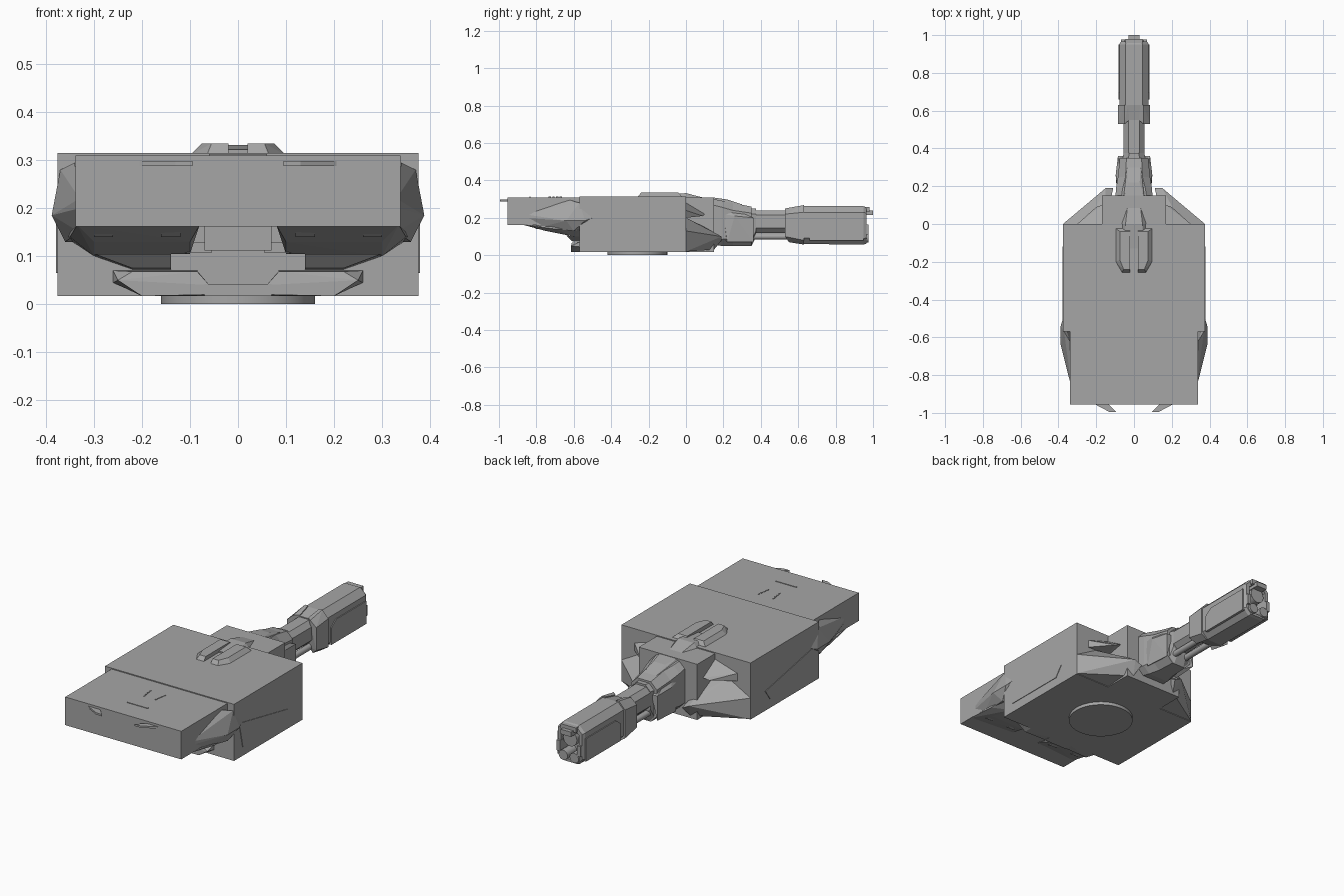
import bpy
import bmesh
import math
from itertools import product
from mathutils import Matrix, Vector

default_cube = bpy.data.objects.get("Cube")
if default_cube:
    bpy.data.objects.remove(default_cube, do_unlink=True)

# One flat painted-metal colour
GREY = (0.38, 0.38, 0.38, 1)
metal = bpy.data.materials.new("grey_metal")
metal.use_nodes = True
metal.diffuse_color = GREY
for node in metal.node_tree.nodes:
    if node.type == 'BSDF_PRINCIPLED':
        node.inputs["Base Color"].default_value = GREY


def finish(name, bm, mirror=False, smooth=False):
    """Turn a bmesh into a named object, optionally mirrored across x."""
    bmesh.ops.recalc_face_normals(bm, faces=bm.faces)
    mesh = bpy.data.meshes.new(name)
    bm.to_mesh(mesh)
    bm.free()
    mesh.materials.append(metal)
    part = bpy.data.objects.new(name, mesh)
    bpy.context.scene.collection.objects.link(part)
    if mirror:
        modifier = part.modifiers.new("Mirror", 'MIRROR')
        modifier.use_mirror_merge = False
    if smooth:
        bpy.ops.object.select_all(action='DESELECT')
        part.select_set(True)
        bpy.context.view_layer.objects.active = part
        bpy.ops.object.shade_smooth_by_angle(angle=math.radians(35))
    return part


def hull(name, points, mirror=False):
    """Faceted convex solid around a few corner points."""
    bm = bmesh.new()
    for point in points:
        bm.verts.new(point)
    result = bmesh.ops.convex_hull(bm, input=bm.verts[:])
    unused = [v for v in bm.verts if not v.link_faces]
    bmesh.ops.delete(bm, geom=unused, context='VERTS')
    bmesh.ops.dissolve_limit(bm, angle_limit=math.radians(1), verts=bm.verts[:], edges=bm.edges[:])
    return finish(name, bm, mirror)


def box(name, x_range, y_range, z_range, mirror=False):
    return hull(name, list(product(x_range, y_range, z_range)), mirror)


def plate(name, outline, x_range, mirror=True):
    """Side plate from a (y, z) outline."""
    return hull(name, [(x, y, z) for x in x_range for y, z in outline], mirror)


def tube(name, radius, start, end, direction='Y', mirror=False, sides=24):
    start, end = Vector(start), Vector(end)
    bm = bmesh.new()
    turn = Matrix.Rotation(math.radians(90), 4, 'X') if direction == 'Y' else Matrix()
    bmesh.ops.create_cone(bm, cap_ends=True, segments=sides, radius1=radius, radius2=radius,
                          depth=(end - start).length,
                          matrix=Matrix.Translation((start + end) / 2) @ turn)
    return finish(name, bm, mirror, smooth=True)


def loft(name, sections):
    """Chamfered octagons (y, half width, bottom, top, chamfer) joined along y."""
    bm = bmesh.new()
    rings = []
    for y, w, low, high, c in sections:
        corners = [(w, low + c), (w, high - c), (w - c, high), (c - w, high),
                   (-w, high - c), (-w, low + c), (c - w, low), (w - c, low)]
        rings.append([bm.verts.new((x, y, z)) for x, z in corners])
    for near, far in zip(rings, rings[1:]):
        for i in range(len(near)):
            j = (i + 1) % len(near)
            bm.faces.new((near[i], near[j], far[j], far[i]))
    bm.faces.new(rings[0])
    bm.faces.new(rings[-1])
    return finish(name, bm)


# Turret body
box("main_body", (-.376, .376), (-.57, 0), (.017, .315))
box("gun_mount", (-.17, .17), (-.02, .15), (.017, .31))
box("rear_bustle", (-.338, .338), (-.955, -.56), (.162, .31))
tube("turret_ring", .16, (0, -.26, 0), (0, -.26, .03), direction='Z', sides=48)

# Angled cheeks beside the gun
hull("cheek_armour", [(.376, 0, .02), (.376, 0, .13), (.15, .19, .1), (.11, .19, .08),
                      (.13, .15, .03), (.15, 0, .02), (.15, 0, .2), (.25, 0, .2),
                      (.17, .1, .15)], mirror=True)
hull("cheek_fin", [(.3, 0, .2), (.3, 0, .24), (.17, 0, .28), (.17, 0, .2),
                   (.2, .09, .21), (.17, .1, .22)], mirror=True)

# Lower lip below the bustle
hull("lip_side", [(.26, -.57, .07), (.26, -.57, .045), (.2, -.57, .017), (.2, -.615, .017),
                  (.25, -.615, .05), (.22, -.61, .068), (.085, -.61, .068), (.06, -.615, .04),
                  (.06, -.57, .017), (.06, -.615, .02), (.085, -.57, .07)], mirror=True)
box("lip_centre", (-.07, .07), (-.615, -.57), (.017, .042))

# Bustle flanks and underside
hull("flank_wedge", [(.33, -.87, .2), (.33, -.87, .22), (.34, -.62, .295), (.37, -.57, .28),
                     (.388, -.64, .185), (.388, -.54, .185), (.376, -.5, .2), (.36, -.6, .13),
                     (.33, -.57, .13), (.37, -.71, .19), (.33, -.78, .15)], mirror=True)
hull("underside_armour", [(.335, -.88, .165), (.08, -.86, .165), (.35, -.7, .14), (.36, -.56, .14),
                          (.3, -.6, .1), (.3, -.56, .1), (.1, -.6, .105), (.1, -.56, .105),
                          (.3, -.75, .13), (.1, -.75, .13)], mirror=True)
hull("underside_pod", [(.14, -.62, .085), (.14, -.56, .072), (.22, -.56, .072), (.22, -.61, .075),
                       (.14, -.61, .075), (.3, -.56, .1), (.3, -.64, .105), (.14, -.64, .105)],
     mirror=True)
box("underside_centre", (-.07, .07), (-.64, -.56), (.112, .17))
box("underside_foot", (.055, .11), (-.62, -.56), (.107, .13), mirror=True)
for name, centre in (("inner_lamp", .14), ("outer_lamp", .28)):
    hull(name, [(centre + x, y, z) for x in (-.02, .02)
                for y, z in ((-.84, .165), (-.8, .14), (-.74, .14), (-.74, .165))], mirror=True)

# Rear handles
hull("rear_handle", [(x, y, z) for x, y in ((.095, -.995), (.13, -.995), (.215, -.95), (.14, -.95))
                     for z in (.288, .298)], mirror=True)

# Raised panels on sides and roof
plate("side_panel", [(-.53, .2), (-.5, .065), (-.16, .065), (-.12, .12)], (.37, .379))
box("roof_slot", (-.06, .06), (-.838, -.832), (.305, .313))
for step in range(4):
    y = -.735 + step * .02
    x = .032 + step * .003
    box("roof_dash", (x, x + .005), (y, y + .012), (.305, .313), mirror=True)

# Sight on the roof
hull("sight_prong", [(.02, -.26, .31), (.065, -.26, .31), (.1, -.2, .31), (.1, -.02, .31),
                     (.02, -.02, .31), (.02, -.24, .335), (.055, -.24, .335), (.075, -.19, .335),
                     (.075, -.04, .335), (.02, -.04, .335)], mirror=True)
hull("sight_body", [(x * side, y, z) for side in (-1, 1) for x, y, z in (
    (.06, -.13, .31), (.065, 0, .31), (.035, .085, .31),
    (.04, -.13, .322), (.045, 0, .332), (.025, .06, .316))])

# Gun root, neck and shroud
loft("gun_root", [(.12, .1, .06, .305, .03), (.19, .095, .05, .292, .035), (.25, .085, .05, .28, .04),
                  (.35, .075, .05, .26, .035), (.35, .06, .05, .25, .03), (.375, .055, .1, .25, .03)])
hull("root_collar", [(.06, .2, .27), (.09, .2, .22), (.097, .26, .21), (.085, .36, .2),
                     (.085, .36, .07), (.095, .22, .07), (.05, .2, .1), (.05, .36, .2)], mirror=True)
hull("root_cap", [(x * side, y, z) for side in (-1, 1) for x, y, z in (
    (.06, .15, .29), (.05, .15, .308), (.03, .22, .298), (.035, .3, .272), (.06, .22, .26))])
loft("gun_neck", [(.35, .055, .12, .24, .025), (.6, .055, .12, .24, .025)])
loft("gun_shroud", [(.55, .06, .09, .245, .03), (.63, .078, .06, .262, .033),
                    (.95, .078, .057, .262, .033), (.965, .07, .062, .255, .03),
                    (.965, .052, .075, .24, .025), (.9, .052, .075, .24, .025)])
hull("shroud_collar", [(.025, .55, .25), (.032, .63, .268), (.05, .63, .268), (.085, .63, .23),
                       (.085, .53, .22), (.085, .53, .1), (.085, .63, .08), (.05, .53, .25),
                       (.05, .55, .07), (.05, .63, .057), (.03, .55, .1)], mirror=True)
plate("shroud_panel", [(.66, .08), (.95, .08), (.95, .2), (.7, .2), (.66, .17)], (.07, .083))
tube("recoil_tube", .016, (.033, .33, .1), (.033, .6, .1), mirror=True, sides=16)

# Muzzle: frame claws and three barrels
hull("muzzle_top", [(x * side, y, z) for side in (-1, 1) for x in (.03, .045)
                    for y in (.93, .98) for z in (.232, .258)])
box("muzzle_side", (.05, .07), (.93, .977), (.11, .165), mirror=True)
tube("main_barrel", .04, (0, .88, .185), (0, .965, .185))
box("muzzle_tip", (-.03, .03), (.93, 1), (.215, .24))
tube("lower_barrel", .026, (.032, .88, .095), (.032, .977, .095), mirror=True, sides=16)
